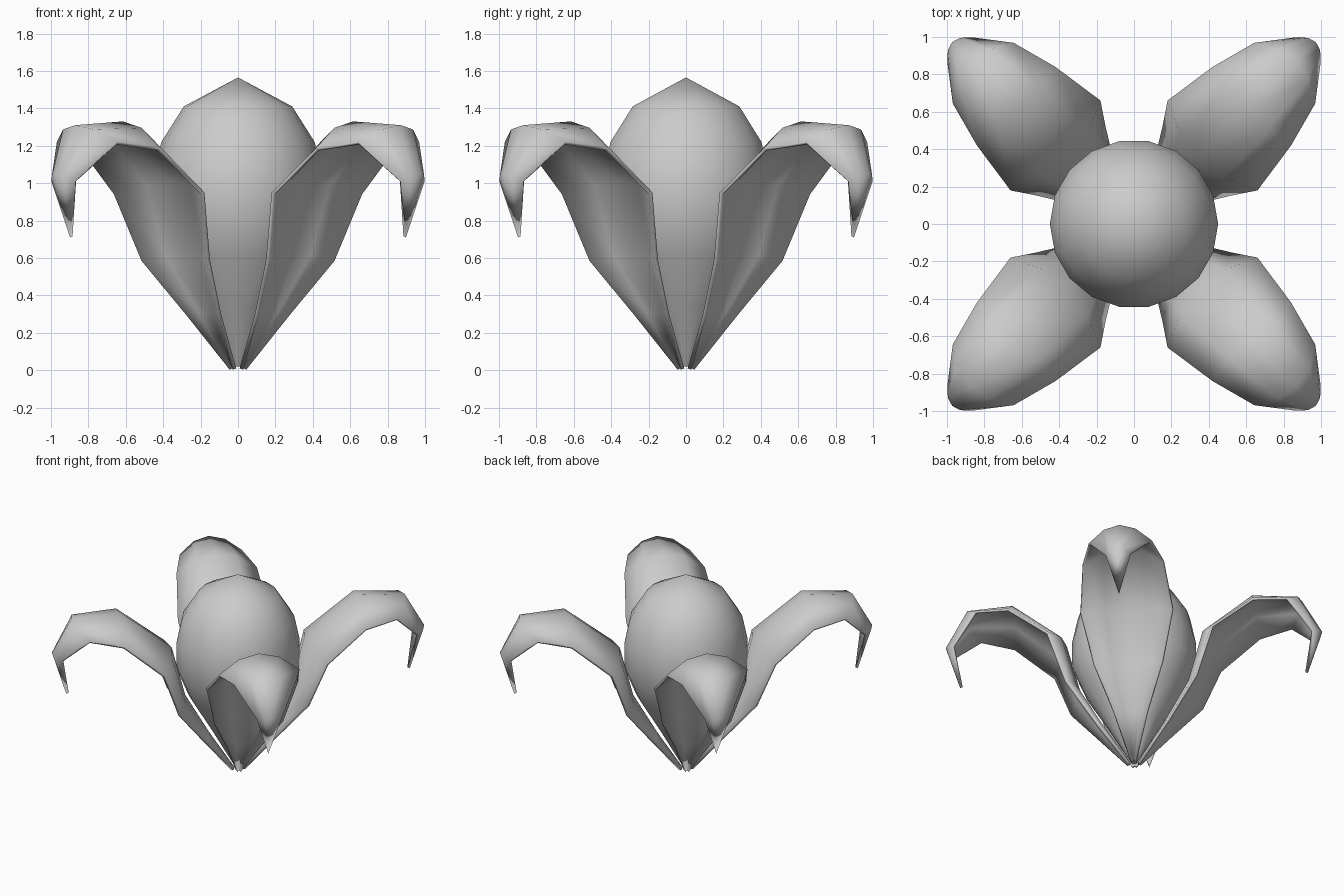
import bpy, bmesh, math

if "Cube" in bpy.data.objects:
    bpy.data.objects.remove(bpy.data.objects["Cube"])

def finish(bm, name, angle):
    mesh = bpy.data.meshes.new(name)
    bm.to_mesh(mesh)
    bm.free()
    obj = bpy.data.objects.new(name, mesh)
    bpy.context.collection.objects.link(obj)
    bpy.ops.object.select_all(action='DESELECT')
    obj.select_set(True)
    bpy.context.view_layer.objects.active = obj
    bpy.ops.object.shade_smooth_by_angle(angle=math.radians(angle))
    return obj

# Central bud: lathed profile (radius, height)
SIDES = 18
BUD = [(0.02, 0.02), (0.20, 0.34), (0.36, 0.61), (0.45, 0.83),
       (0.45, 1.03), (0.41, 1.22), (0.29, 1.41)]
bm = bmesh.new()
rings = [[bm.verts.new((r * math.cos(k * math.tau / SIDES),
                        r * math.sin(k * math.tau / SIDES), z))
          for k in range(SIDES)] for r, z in BUD]
apex = bm.verts.new((0, 0, 1.565))
for k in range(SIDES):
    n = (k + 1) % SIDES
    for a, b in zip(rings, rings[1:]):
        bm.faces.new((a[k], a[n], b[n], b[k]))
    bm.faces.new((rings[-1][k], rings[-1][n], apex))
bm.faces.new(rings[0][::-1])
finish(bm, "bud", 60)

# Petal rows: edge radius, edge height, half width, midrib radius, midrib height
ROWS = [(0.035, 0.01, 0.022, 0.025, 0.02),
        (0.255, 0.30, 0.127, 0.215, 0.32),
        (0.467, 0.59, 0.255, 0.39, 0.63),
        (0.594, 0.95, 0.340, 0.49, 1.02),
        (0.890, 1.19, 0.297, 0.87, 1.33),
        (1.140, 1.22, 0.230, 1.23, 1.31),
        (1.320, 1.01, 0.092, 1.375, 1.05)]
TIP = (1.27, 0.71)
COLS = (-1, -0.5, 0, 0.5, 1)

def petal(angle, name):
    c, s = math.cos(angle), math.sin(angle)
    bm = bmesh.new()

    def point(r, w, z):
        return bm.verts.new((r * c + w * s, r * s - w * c, z))

    grid = []
    for er, ez, hw, cr, cz in ROWS:
        row = []
        for t in COLS:
            k = 1 - t * t
            row.append(point(er + (cr - er) * k, hw * t, ez + (cz - ez) * k))
        grid.append(row)
    tip = point(TIP[0], 0, TIP[1])
    for a, b in zip(grid, grid[1:]):
        for j in range(4):
            bm.faces.new((a[j], a[j + 1], b[j + 1], b[j]))
    for j in range(4):
        bm.faces.new((grid[-1][j], grid[-1][j + 1], tip))
    obj = finish(bm, name, 80)
    # Petal thickness on the underside
    mod = obj.modifiers.new("thickness", 'SOLIDIFY')
    mod.thickness = 0.02
    mod.offset = -1

# Four petals on the diagonals
for i in range(4):
    petal(math.radians(45 + 90 * i), f"petal_{i + 1}")
